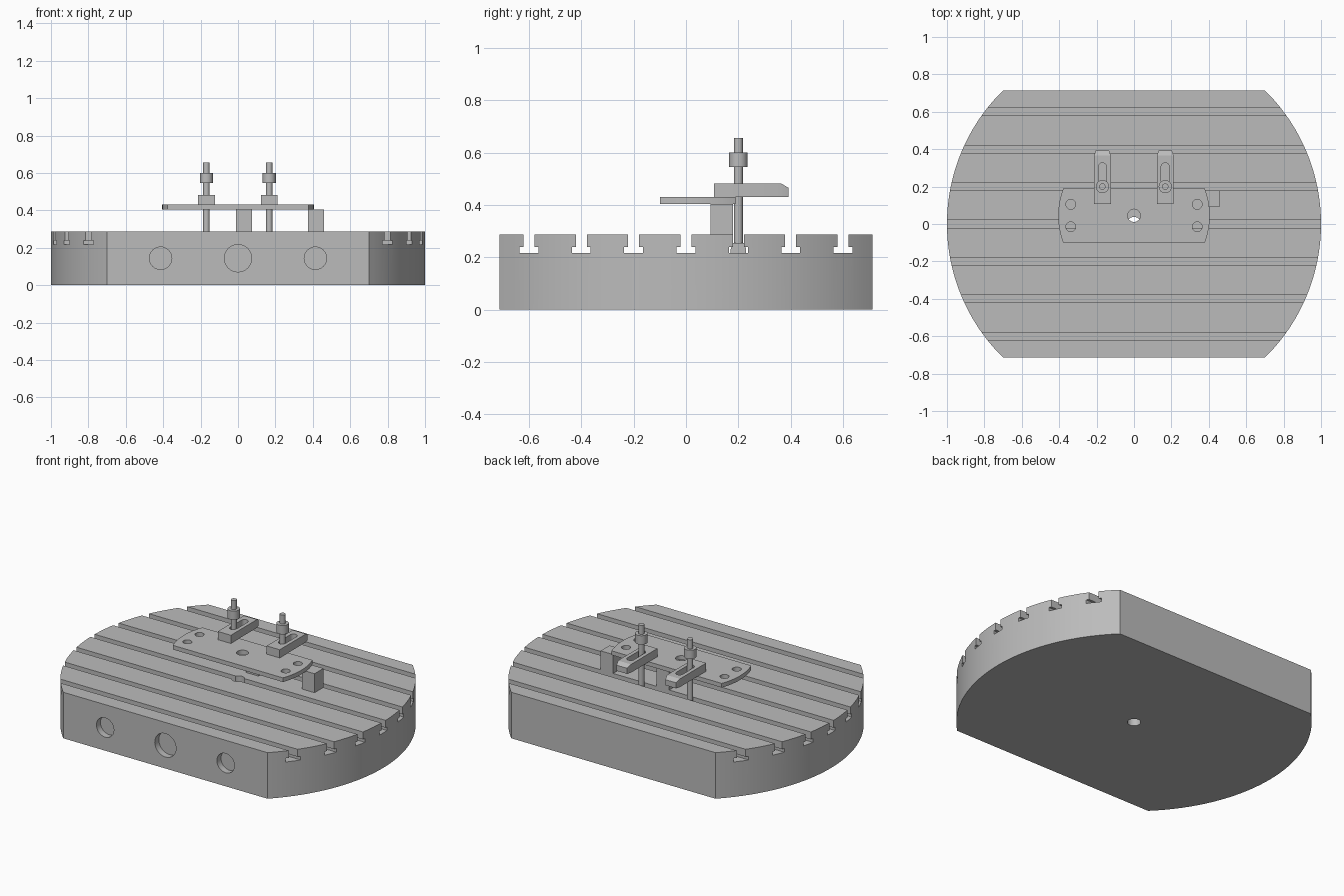
import bpy, bmesh, math

cube = bpy.data.objects.get("Cube")
if cube:
    bpy.data.objects.remove(cube, do_unlink=True)

steel = bpy.data.materials.new("machined_grey")
steel.use_nodes = True
GREY = (0.5, 0.5, 0.5, 1)
steel.diffuse_color = GREY
steel.node_tree.nodes["Principled BSDF"].inputs["Base Color"].default_value = GREY


def prism(name, points, low, high, axis="z"):
    """Extrude a 2D outline: (x, y) along z, or (y, z) along x, or (x, z) along y."""
    place = {"z": lambda a, b, c: (a, b, c),
             "x": lambda a, b, c: (c, a, b),
             "y": lambda a, b, c: (a, c, b)}[axis]
    bm = bmesh.new()
    face = bm.faces.new([bm.verts.new(place(a, b, low)) for a, b in points])
    new = bmesh.ops.extrude_face_region(bm, geom=[face])["geom"]
    moved = [v for v in new if isinstance(v, bmesh.types.BMVert)]
    bmesh.ops.translate(bm, verts=moved, vec=place(0, 0, high - low))
    bmesh.ops.recalc_face_normals(bm, faces=bm.faces)
    mesh = bpy.data.meshes.new(name)
    bm.to_mesh(mesh)
    bm.free()
    mesh.materials.append(steel)
    obj = bpy.data.objects.new(name, mesh)
    bpy.context.collection.objects.link(obj)
    return obj


def rect(a0, a1, b0, b1):
    return [(a0, b0), (a1, b0), (a1, b1), (a0, b1)]


def circle(a, b, r, n=32):
    return [(a + r * math.cos(math.tau * i / n), b + r * math.sin(math.tau * i / n))
            for i in range(n)]


def cut_disc(r, half, cy=0, n=32):
    """Disc with two parallel flats at cy +/- half."""
    t = math.asin(half / r)
    right = [(r * math.cos(a), r * math.sin(a)) for a in
             (-t + 2 * t * i / n for i in range(n + 1))]
    return [(x, y + cy) for x, y in right] + [(-x, cy - y) for x, y in right]


def capsule(x, y0, y1, r, n=12):
    arc = [(r * math.cos(math.pi * i / n), r * math.sin(math.pi * i / n)) for i in range(n + 1)]
    return [(x + a, y1 + b) for a, b in arc] + [(x - a, y0 - b) for a, b in arc]


def carve(obj, cutters):
    for cutter in cutters:
        mod = obj.modifiers.new("cut", "BOOLEAN")
        mod.operation = "DIFFERENCE"
        mod.solver = "EXACT"
        mod.object = cutter
    bpy.context.view_layer.update()
    result = obj.evaluated_get(bpy.context.evaluated_depsgraph_get())
    mesh = bpy.data.meshes.new_from_object(result)
    obj.modifiers.clear()
    obj.data = mesh
    for cutter in cutters:
        bpy.data.objects.remove(cutter, do_unlink=True)


def smooth(obj):
    bpy.ops.object.select_all(action="DESELECT")
    obj.select_set(True)
    bpy.context.view_layer.objects.active = obj
    bpy.ops.object.shade_smooth_by_angle(angle=math.radians(30))


TOP = 0.286
parts = []

# Round table with two flats, T-slots, centre bore and front sockets
table = prism("table", cut_disc(1, 0.713, n=48), 0, TOP)
cutters = []
for k in range(-3, 4):
    y = 0.2 * k
    half_tee = [(0.036, 0.217), (0.036, 0.24), (0.021, 0.24), (0.021, 0.32)]
    outline = [(y + a, z) for a, z in half_tee] + [(y - a, z) for a, z in reversed(half_tee)]
    cutters.append(prism("slot_cutter", outline, -1.1, 1.1, "x"))
cutters.append(prism("bore_cutter", circle(0, 0, 0.038), -0.1, 0.4))
for x, r in ((-0.414, 0.06), (0, 0.073), (0.414, 0.06)):
    cutters.append(prism("socket_cutter", circle(x, 0.144, r), -0.8, -0.673, "y"))
carve(table, cutters)
parts.append(table)

# Workpiece plate with rounded ends and five holes
MID = 0.045
plate = prism("workpiece_plate", cut_disc(0.405, 0.145, MID), 0.404, 0.43)
holes = [(0, MID, 0.034)] + [(sx * 0.338, MID + sy * 0.06, 0.026)
                             for sx in (-1, 1) for sy in (-1, 1)]
carve(plate, [prism("hole_cutter", circle(*h), 0.3, 0.5) for h in holes])
parts.append(plate)

# Support blocks under the plate
for name, x in (("middle_support_block", 0.033), ("left_support_block", 0.418)):
    parts.append(prism(name, rect(x - 0.043, x + 0.043, 0.093, 0.18), TOP, 0.404))

# Clamp sets: strap, stud, nut and slot anchor
for side, x in (("right", -0.169), ("left", 0.167)):
    y = 0.2
    strap = prism(side + "_clamp_strap",
                  [(0.107, 0.43), (0.392, 0.43), (0.392, 0.465), (0.365, 0.481), (0.107, 0.481)],
                  x - 0.045, x + 0.045, "x")
    corners = [prism("corner_cutter", [(x + s * 0.034, 0.4), (x + s * 0.06, 0.4),
                                       (x + s * 0.06, 0.36), (x + s * 0.046, 0.36)], 0.4, 0.5)
               for s in (-1, 1)]
    carve(strap, corners + [prism("slot_cutter", capsule(x, 0.195, 0.305, 0.022), 0.4, 0.5)])
    parts.append(strap)
    parts.append(prism(side + "_stud", circle(x, y, 0.017, 24), 0.23, 0.656))
    parts.append(prism(side + "_nut", circle(x, y, 0.035), 0.545, 0.6))
    parts.append(prism(side + "_slot_anchor",
                       [(y - 0.03, 0.217), (y + 0.03, 0.217), (y + 0.03, 0.23), (y + 0.02, 0.255),
                        (y - 0.02, 0.255), (y - 0.03, 0.23)], x - 0.03, x + 0.03, "x"))

for part in parts:
    smooth(part)
